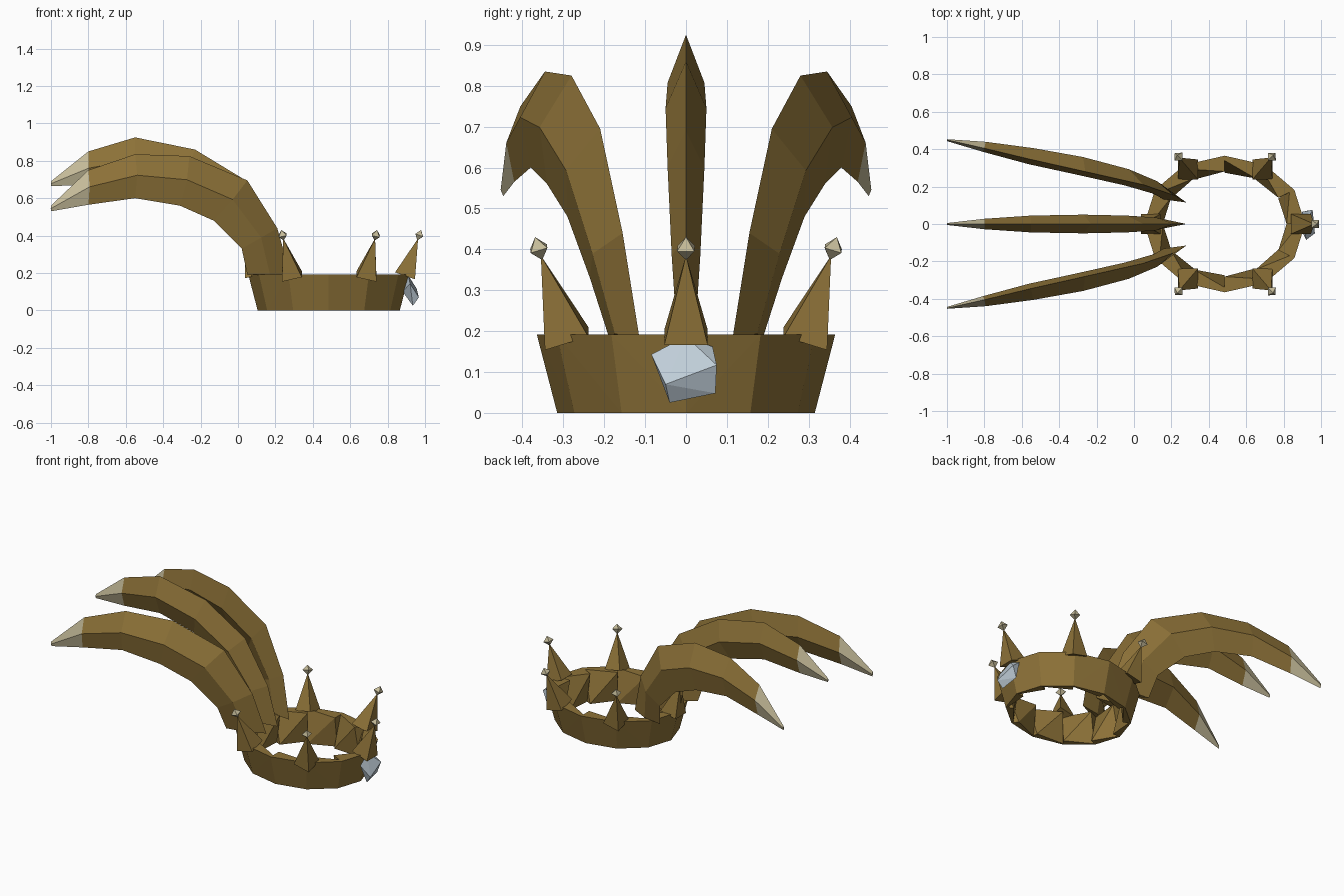
import bpy, bmesh, math
from mathutils import Vector

cube = bpy.data.objects.get("Cube")
if cube:
    bpy.data.objects.remove(cube, do_unlink=True)


def material(name, rgb):
    m = bpy.data.materials.new(name)
    m.use_nodes = True
    m.diffuse_color = (*rgb, 1)
    m.node_tree.nodes["Principled BSDF"].inputs["Base Color"].default_value = (*rgb, 1)
    return m


GOLD = material("old gold", (0.27, 0.17, 0.04))
IVORY = material("ivory", (0.56, 0.50, 0.32))
CRYSTAL = material("pale crystal", (0.52, 0.61, 0.68))


def finish(name, bm, *mats):
    bmesh.ops.recalc_face_normals(bm, faces=bm.faces)
    mesh = bpy.data.meshes.new(name)
    bm.to_mesh(mesh)
    bm.free()
    for m in mats:
        mesh.materials.append(m)
    obj = bpy.data.objects.new(name, mesh)
    bpy.context.collection.objects.link(obj)
    return obj


def add_hull(bm, points):
    verts = [bm.verts.new(p) for p in points]
    bmesh.ops.convex_hull(bm, input=verts)


# Crown band: flared wedge segments, each stepping inward at its start
SIDES, CENTRE = 12, 0.485


def rim(i, top, scale):
    a = math.tau * i / SIDES
    rx, ry, z = (0.43, 0.365, 0.192) if top else (0.38, 0.315, 0)
    return Vector((CENTRE + rx * scale * math.cos(a), ry * scale * math.sin(a), z))


bm = bmesh.new()
for i in range(SIDES):
    add_hull(bm, [rim(i, True, 1), rim(i + 1, True, 1), rim(i, False, 1), rim(i + 1, False, 1),
                  rim(i, True, 0.77), rim(i + 1, True, 0.93),
                  rim(i, False, 0.97), rim(i + 1, False, 0.87)])
finish("crown_band", bm, GOLD)


# Crown points: square spikes leaning outward, each with a small finial
def spike(name, base, apex, finial=True):
    base, apex = Vector(base), Vector(apex)
    axis = (apex - base).normalized()
    u = Vector((1, 0, -axis.x / axis.z))
    v = Vector((0, 1, -axis.y / axis.z))
    h = 0.053
    bm = bmesh.new()
    add_hull(bm, [apex] + [base + u * h * s + v * h * t for s in (-1, 1) for t in (-1, 1)])
    finish(name + "_spike", bm, GOLD)
    if finial:
        c, r = apex + axis * 0.018, 0.03
        side = axis.orthogonal().normalized()
        dirs = (axis, side, axis.cross(side))
        bm = bmesh.new()
        add_hull(bm, [c + d * r * s for d in dirs for s in (-1, 1)])
        finish(name + "_finial", bm, IVORY)


for side, s in (("left", 1), ("right", -1)):
    spike("front_" + side, (0.687, 0.292 * s, 0.182), (0.733, 0.355 * s, 0.385))
    spike("back_" + side, (0.288, 0.292 * s, 0.182), (0.242, 0.355 * s, 0.385))
spike("front", (0.893, 0, 0.185), (0.963, 0, 0.385))
spike("back", (0.09, 0, 0.185), (0.04, 0, 0.385), finial=False)


# Horns: diamond sections lofted between a top ridge and a bottom ridge
WIDTHS = (0.022, 0.035, 0.045, 0.05, 0.045, 0.028, 0.005)


def horn(name, top, bottom, side, mirror=1):
    side = Vector(side).normalized()
    bm = bmesh.new()
    rings = []
    for t, b, w in zip(top, bottom, WIDTHS):
        t, b = Vector(t), Vector(b)
        mid = (t + b) / 2
        ring = [t, mid + side * w, b, mid - side * w]
        rings.append([bm.verts.new((p.x, p.y * mirror, p.z)) for p in ring])
    last = len(rings) - 2
    for n, (r, q) in enumerate(zip(rings, rings[1:])):
        for k in range(4):
            j = (k + 1) % 4
            f = bm.faces.new((r[k], r[j], q[j], q[k]))
            f.material_index = int(n == last)
    bm.faces.new(rings[0])
    bm.faces.new(rings[-1]).material_index = 1
    finish(name, bm, GOLD, IVORY)


horn("middle_horn",
     [(0.28, 0, 0.19), (0.21, 0, 0.43), (0.05, 0, 0.69), (-0.23, 0, 0.86),
      (-0.55, 0, 0.925), (-0.8, 0, 0.85), (-1, 0, 0.69)],
     [(0.05, 0, 0.19), (0.02, 0, 0.34), (-0.13, 0, 0.51), (-0.31, 0, 0.63),
      (-0.55, 0, 0.69), (-0.8, 0, 0.67), (-1, 0, 0.665)],
     (0, 1, 0))
OUTER_TOP = [(0.28, 0.115, 0.19), (0.21, 0.155, 0.44), (0.05, 0.21, 0.695), (-0.26, 0.28, 0.825),
             (-0.55, 0.345, 0.835), (-0.8, 0.405, 0.75), (-1, 0.45, 0.56)]
OUTER_BOTTOM = [(0.05, 0.19, 0.19), (0.02, 0.235, 0.33), (-0.13, 0.29, 0.48), (-0.31, 0.34, 0.56),
                (-0.55, 0.38, 0.6), (-0.8, 0.42, 0.565), (-1, 0.447, 0.53)]
for name, s in (("left_horn", 1), ("right_horn", -1)):
    horn(name, OUTER_TOP, OUTER_BOTTOM, (0.25, 0.96, 0.12), s)

# Faceted gem set on the front of the band
bm = bmesh.new()
add_hull(bm, [(0.92, -0.085, 0.143), (0.91, 0, 0.187), (0.955, 0.075, 0.117), (0.967, -0.05, 0.07),
              (0.93, 0.072, 0.048), (0.935, -0.04, 0.025), (0.9, 0.065, 0.162), (0.88, 0, 0.1)])
finish("front_gem", bm, CRYSTAL)
